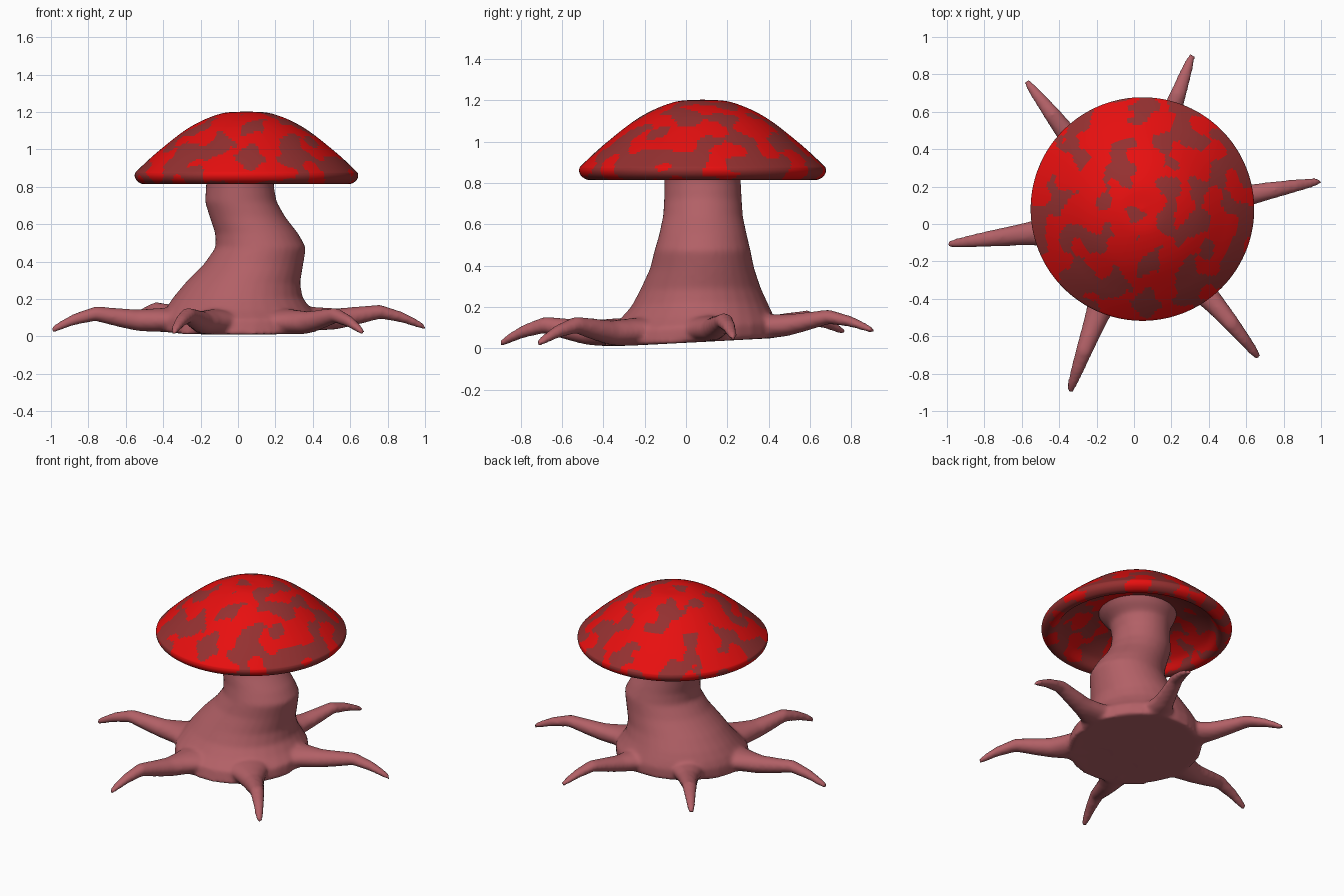
import bpy, bmesh, math
from mathutils import Vector, noise

if "Cube" in bpy.data.objects:
    bpy.data.objects.remove(bpy.data.objects["Cube"])


def material(name, rgb):
    m = bpy.data.materials.new(name)
    m.diffuse_color = (*rgb, 1)
    m.use_nodes = True
    m.node_tree.nodes["Principled BSDF"].inputs["Base Color"].default_value = m.diffuse_color
    return m


def new_object(name, bm, mats):
    me = bpy.data.meshes.new(name)
    bmesh.ops.recalc_face_normals(bm, faces=bm.faces)
    for f in bm.faces:
        f.smooth = True
    bm.to_mesh(me)
    bm.free()
    for m in mats:
        me.materials.append(m)
    ob = bpy.data.objects.new(name, me)
    bpy.context.collection.objects.link(ob)
    return ob


def loft(bm, rings):
    """Closed skin through a list of point rings, capped at both ends."""
    vr = [[bm.verts.new(p) for p in ring] for ring in rings]
    n = len(vr[0])
    for a, b in zip(vr, vr[1:]):
        for i in range(n):
            j = (i + 1) % n
            bm.faces.new((a[i], a[j], b[j], b[i]))
    bm.faces.new(vr[0][::-1])
    bm.faces.new(vr[-1])


def catmull(pts, steps):
    """Smooth curve through 2D points."""
    p = [Vector(q) for q in pts]
    p = [p[0] * 2 - p[1]] + p + [p[-1] * 2 - p[-2]]
    out = []
    for a, b, c, d in zip(p, p[1:], p[2:], p[3:]):
        for k in range(steps):
            t = k / steps
            out.append(0.5 * (2 * b + (c - a) * t + (2 * a - 5 * b + 4 * c - d) * t * t
                              + (3 * b - a - 3 * c + d) * t ** 3))
    return out + [p[-2]]


flesh = material("dusty pink", (0.445, 0.117, 0.133))
maroon = material("dark maroon", (0.30, 0.03, 0.03))
red = material("bright red", (0.83, 0.005, 0.005))

# ---- stem: z, centre x, radius x, centre y, radius y
STEM = [(0.01, 0.01, 0.42, 0.02, 0.42), (0.09, 0.01, 0.42, 0.03, 0.41),
        (0.14, 0.0, 0.385, 0.05, 0.37), (0.20, 0.0, 0.345, 0.065, 0.33),
        (0.28, 0.025, 0.307, 0.07, 0.292), (0.385, 0.083, 0.266, 0.078, 0.252),
        (0.475, 0.122, 0.242, 0.08, 0.232), (0.55, 0.10, 0.222, 0.082, 0.212),
        (0.64, 0.05, 0.202, 0.082, 0.193), (0.72, 0.015, 0.192, 0.082, 0.188),
        (0.81, 0.01, 0.18, 0.08, 0.185), (0.89, 0.015, 0.19, 0.08, 0.19),
        (0.94, 0.03, 0.23, 0.08, 0.23), (1.0, 0.045, 0.26, 0.08, 0.26)]
bm = bmesh.new()
N = 32
angles = [2 * math.pi * i / N for i in range(N)]
loft(bm, [[(cx + rx * math.cos(a), cy + ry * math.sin(a), z) for a in angles]
          for z, cx, rx, cy, ry in STEM])

# ---- roots: distance, height, half width, half height
ROOT = [(0.15, 0.075, 0.16, 0.06), (0.36, 0.078, 0.13, 0.068), (0.46, 0.075, 0.09, 0.065),
        (0.54, 0.075, 0.067, 0.06), (0.64, 0.09, 0.056, 0.053), (0.77, 0.113, 0.045, 0.041),
        (0.89, 0.08, 0.034, 0.032), (0.97, 0.043, 0.026, 0.024), (1.01, 0.022, 0.017, 0.016)]
# angle at the stem, angle at the tip, length
for a0, a1, length in [(16, 13, 1.015), (72, 71, 0.95), (126, 127, 0.95),
                       (184, 186.3, 0.996), (247, 249, 0.953), (319, 313, 0.97)]:
    rings = []
    for r, z, w, h in ROOT:
        a = math.radians(a0 + (a1 - a0) * r)
        d = Vector((math.cos(a), math.sin(a), 0))
        s = Vector((-d.y, d.x, 0))
        c = d * r * length + Vector((0, 0, z))
        rings.append([c + s * w * math.cos(t) + Vector((0, 0, h * math.sin(t)))
                      for t in angles[::2]])
    loft(bm, rings)

# base rises gently toward the back
for v in bm.verts:
    fade = max(0, 1 - v.co.z / 0.4)
    v.co.z += 0.055 * max(0, v.co.y + 0.3) * fade
stem = new_object("stem_with_roots", bm, [flesh])
rm = stem.modifiers.new("fuse", 'REMESH')
rm.mode = 'VOXEL'
rm.voxel_size = 0.013
rm.use_smooth_shade = True
sm = stem.modifiers.new("soften", 'SMOOTH')
sm.factor = 0.5
sm.iterations = 8

# ---- cap: revolved profile, domed outside and hollow underneath
profile = catmull([(0.002, 1.203), (0.14, 1.19), (0.30, 1.12), (0.465, 0.995), (0.575, 0.895),
                   (0.597, 0.866), (0.588, 0.835), (0.555, 0.815), (0.515, 0.825),
                   (0.46, 0.885), (0.34, 0.945), (0.20, 0.975), (0.002, 0.985)], 10)
bm = bmesh.new()
SEG = 220
loft(bm, [[(0.045 + p.x * math.cos(t), 0.08 + p.x * math.sin(t), p.y)
           for t in (2 * math.pi * i / SEG for i in range(SEG))] for p in profile])

# blotches: red where smooth noise is high, more red toward the back and the crown
for f in bm.faces:
    c = f.calc_center_median()
    q = c + 0.03 * noise.noise_vector(c * 14)
    bias = 0.10 * (c.y - 0.6 * c.x) + 0.35 * (c.z - 1.02)
    f.material_index = 1 if noise.noise(q * 8.5) + bias > 0.0 else 0
new_object("cap", bm, [maroon, red])
